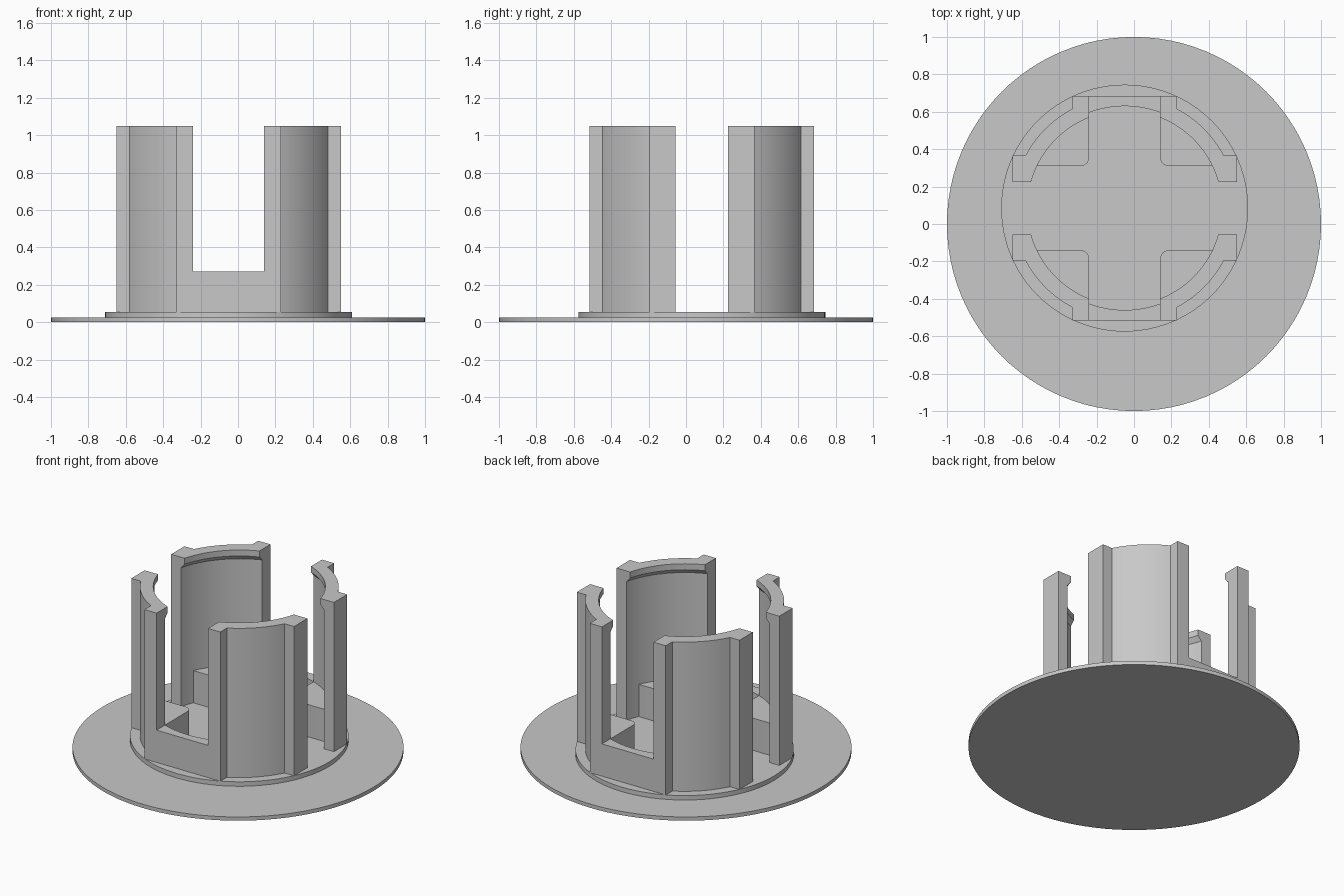
import bpy, bmesh, math

if "Cube" in bpy.data.objects:
    bpy.data.objects.remove(bpy.data.objects["Cube"])

CX, CY = -0.05, 0.085          # centre of the holder on the flange
FLOOR, TOP, LOW = 0.055, 1.05, 0.27
R_OUT, R_IN, R_LIP = 0.60, 0.545, 0.52
SLOT, GAP, PAD = 0.19, 0.14, 0.28   # half widths of slot, side gap and flat pads

grey = bpy.data.materials.new("light grey")
grey.diffuse_color = (0.58, 0.58, 0.58, 1)
grey.use_nodes = True
grey.node_tree.nodes["Principled BSDF"].inputs["Base Color"].default_value = grey.diffuse_color


def arc(r, a0, a1, n=16, cx=0, cy=0):
    return [(cx + r * math.cos(a0 + (a1 - a0) * i / n),
             cy + r * math.sin(a0 + (a1 - a0) * i / n)) for i in range(n + 1)]


def loft(name, rings, loc, sx=1, sy=1):
    """Join equal-length outlines [(z, points), ...] into a closed solid."""
    bm = bmesh.new()
    loops = [[bm.verts.new((sx * x, sy * y, z)) for x, y in pts] for z, pts in rings]
    n = len(loops[0])
    for a, b in zip(loops, loops[1:]):
        for i in range(n):
            j = (i + 1) % n
            bm.faces.new((a[i], a[j], b[j], b[i]))
    bm.faces.new(loops[0])
    bm.faces.new(loops[-1])
    bmesh.ops.recalc_face_normals(bm, faces=bm.faces)
    me = bpy.data.meshes.new(name)
    bm.to_mesh(me)
    bm.free()
    me.materials.append(grey)
    ob = bpy.data.objects.new(name, me)
    ob.location = (loc[0], loc[1], 0)
    bpy.context.collection.objects.link(ob)
    bpy.ops.object.select_all(action='DESELECT')
    ob.select_set(True)
    bpy.context.view_layer.objects.active = ob
    bpy.ops.object.shade_smooth_by_angle(angle=math.radians(20))
    return ob


def disc(name, r, z0, z1, loc):
    pts = arc(r, 0, 2 * math.pi, 96)[:-1]
    loft(name, [(z0, pts), (z1, pts)], loc)


def wall_outline(r):
    """Quarter wall with a flat pad at each end and inner radius r."""
    outer = arc(R_OUT, math.acos(PAD / R_OUT), math.asin(PAD / R_OUT))
    inner = arc(r, math.asin(GAP / r), math.acos(SLOT / r), 24)
    return [(SLOT, 0.6), (PAD, 0.6)] + outer + [(0.6, PAD), (0.6, GAP)] + inner


# flange and raised step
disc("flange", 1.0, 0, 0.025, (0, 0))
disc("raised_step", 0.66, 0.02, FLOOR, (CX, CY))

# low corner block with a rounded inner corner
BY, BR, RB = 0.225, 0.045, 0.555
block = (arc(RB, math.asin(BY / RB), math.acos(SLOT / RB), 20)
         + arc(BR, math.pi, 1.5 * math.pi, 6, SLOT + BR, BY + BR))

# low wall across the slot
a = math.asin(SLOT / R_IN)
sill = [(-SLOT, 0.6), (SLOT, 0.6)] + arc(R_IN, math.pi / 2 - a, math.pi / 2 + a)

for sy, side in ((-1, "front"), (1, "back")):
    loft(side + "_slot_sill", [(FLOOR, sill), (LOW, sill)], (CX, CY), 1, sy)
    for sx, hand in ((-1, "left"), (1, "right")):
        # tall wall with an inward lip at the top
        loft(f"{side}_{hand}_wall",
             [(FLOOR, wall_outline(R_IN)), (0.98, wall_outline(R_IN)),
              (1.01, wall_outline(R_LIP)), (TOP, wall_outline(R_LIP))],
             (CX, CY), sx, sy)
        loft(f"{side}_{hand}_corner_block", [(FLOOR, block), (LOW, block)],
             (CX, CY), sx, sy)
